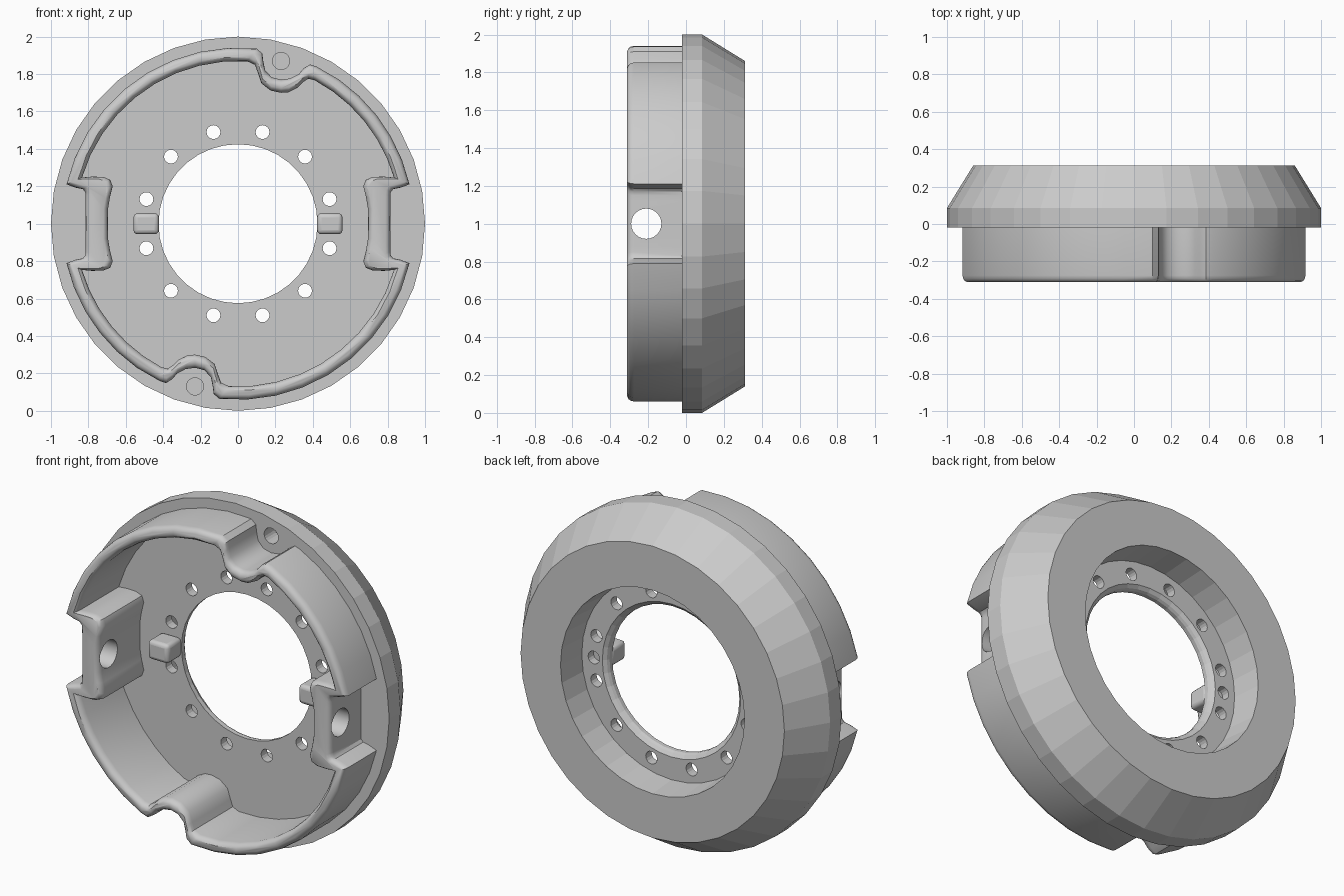
import bpy, bmesh, math
from mathutils import Vector

if "Cube" in bpy.data.objects:
    bpy.data.objects.remove(bpy.data.objects["Cube"])

N = 36


def skin(name, loops):
    """Closed solid through equal-length loops of (x, y, z), capped at both ends."""
    bm = bmesh.new()
    rows = [[bm.verts.new(p) for p in lp] for lp in loops]
    n = len(rows[0])
    for a, b in zip(rows, rows[1:]):
        for i in range(n):
            bm.faces.new((a[i], a[(i + 1) % n], b[(i + 1) % n], b[i]))
    bm.faces.new(rows[0])
    bm.faces.new(rows[-1][::-1])
    bmesh.ops.recalc_face_normals(bm, faces=bm.faces[:])
    me = bpy.data.meshes.new(name)
    bm.to_mesh(me)
    bm.free()
    ob = bpy.data.objects.new(name, me)
    bpy.context.collection.objects.link(ob)
    return ob


def turned(name, profile, cx=0, cz=1, n=N):
    """Round solid along y from (radius, y) pairs."""
    return skin(name, [[(cx + r * math.cos(2 * math.pi * i / n), y,
                         cz + r * math.sin(2 * math.pi * i / n)) for i in range(n)]
                       for r, y in profile])


def combine(target, tool, op='DIFFERENCE'):
    m = target.modifiers.new(op, 'BOOLEAN')
    m.operation, m.object, m.solver = op, tool, 'EXACT'
    bpy.context.view_layer.objects.active = target
    bpy.ops.object.modifier_apply(modifier=m.name)
    bpy.data.objects.remove(tool)


def arc(r, a0, a1, n):
    angs = [math.radians(a0 + (a1 - a0) * i / n) for i in range(1, n)]
    return [Vector((r * math.cos(a), r * math.sin(a))) for a in angs]


def vecs(pts):
    return [Vector(p) for p in pts]


# rim outlines, half of each: side pad, arc, scallop, arc
pad_o = [(.815, .08), (.815, .12), (.815, .15), (.817, .17), (.83, .185), (.87, .193), (.917, .211)]
pad_i = [(.695, .08), (.685, .14), (.670, .20), (.683, .235), (.72, .25), (.78, .252), (.834, .247)]
scallop_o = [(.42, .84), (.385, .852), (.35, .83), (.325, .80), (.28, .777), (.23, .77),
             (.18, .783), (.145, .82), (.135, .87), (.13, .91), (.10, .936)]
scallop_i = [(.41, .767), (.375, .775), (.345, .755), (.315, .725), (.27, .703), (.23, .70),
             (.175, .712), (.125, .75), (.105, .81), (.09, .85), (.05, .868)]


def outline(pad, scallop, r, a):
    half = vecs([(x, -z) for x, z in reversed(pad)] + pad)
    half += arc(r, a[0], a[1], 6) + vecs(scallop) + arc(r, a[2], a[3], 9)
    return half + [-p for p in half]


outer = outline(pad_o, scallop_o, .941, (12.9, 63.3, 83.9, 167.1))
inner = outline(pad_i, scallop_i, .87, (16.5, 61.9, 86.7, 163.5))


def rim_loops(main, other, steps):
    """Loops at each y, moved by d toward the other outline."""
    return [[(q.x, y, 1 + q.y) for q in (p + (o - p).normalized() * d
                                         for p, o in zip(main, other))] for y, d in steps]


# housing: bevelled disc with a round recess at the back, plus the raised rim
housing = turned("housing", [(1, -.02), (1, .085), (.86, .312), (.6, .312), (.585, .135)])
rim = skin("rim", rim_loops(outer, inner, [(.005, 0), (-.275, 0), (-.292, .004),
                                           (-.304, .013), (-.311, .028)]))
combine(housing, rim, 'UNION')

# front cavity and central bore with rounded back lip
combine(housing, skin("cavity_cutter", rim_loops(
    inner, outer, [(.08, 0), (-.275, 0), (-.292, .004), (-.304, .013), (-.316, .031)])))
combine(housing, turned("bore_cutter", [(.425, -.1), (.425, .105), (.432, .12),
                                        (.455, .138), (.455, .2)]))

# bolt holes, including the two behind the prongs
for deg in [15 + 30 * k for k in range(12)] + [0, 180]:
    a = math.radians(deg)
    combine(housing, turned("bolt_cutter", [(.037, .01), (.037, .25)],
                            .507 * math.cos(a), 1 + .507 * math.sin(a), 16))

# blind holes in the flange and cross holes through the side pads
for s in (1, -1):
    combine(housing, turned("flange_hole_cutter", [(.046, -.1), (.046, .08)],
                            s * .23, 1 + s * .87, 20))
    combine(housing, skin("pad_hole_cutter", [
        [(s * x, -.21 + .08 * math.cos(2 * math.pi * i / 24),
          1 + .08 * math.sin(2 * math.pi * i / 24)) for i in range(24)] for x in (.6, .95)]))

# smooth rim, flat-faced disc
bpy.ops.object.select_all(action='DESELECT')
housing.select_set(True)
bpy.context.view_layer.objects.active = housing
bpy.ops.object.shade_smooth_by_angle(angle=math.radians(35))
for f in housing.data.polygons:
    if f.center.y > -.025:
        f.use_smooth = False

# prongs beside the bore
for s, side in ((1, "right"), (-1, "left")):
    bpy.ops.mesh.primitive_cube_add(size=1, location=(s * .491, .02, 1))
    prong = bpy.context.object
    prong.name = "prong_" + side
    prong.scale = (.135, .135, .112)
    bpy.ops.object.transform_apply(location=False, rotation=False, scale=True)
    b = prong.modifiers.new("round", 'BEVEL')
    b.width, b.segments = .022, 3
    bpy.ops.object.shade_smooth_by_angle(angle=math.radians(35))
